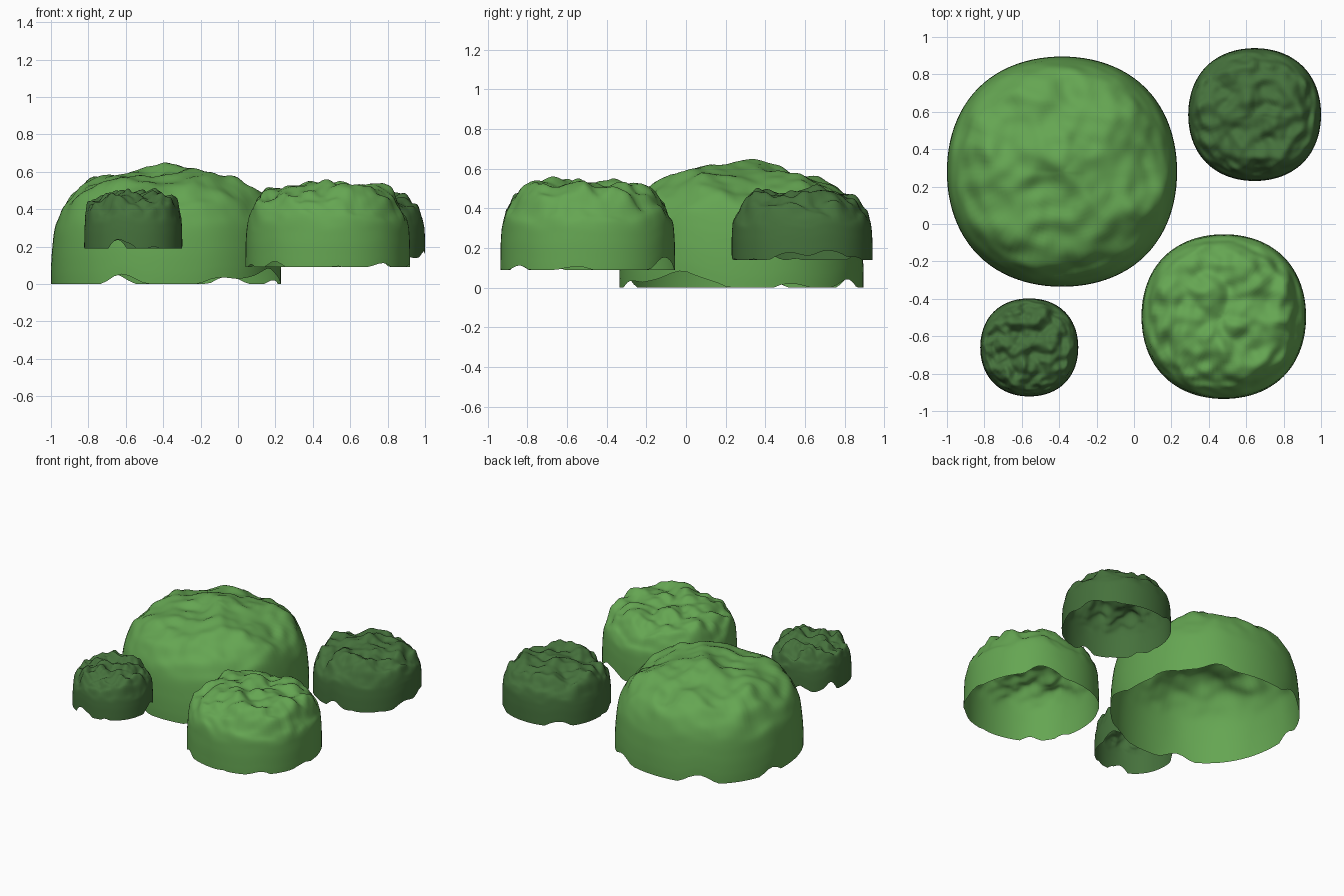
import bpy, bmesh
from math import cos, sin, tau
from mathutils import Vector, noise

if "Cube" in bpy.data.objects:
    bpy.data.objects.remove(bpy.data.objects["Cube"])

SEG, SUB = 96, 7


def material(name, colour):
    m = bpy.data.materials.new(name)
    m.diffuse_color = (*colour, 1)
    m.use_nodes = True
    m.node_tree.nodes["Principled BSDF"].inputs["Base Color"].default_value = m.diffuse_color
    return m


light = material("light_leaves", (0.13, 0.38, 0.085))
dark = material("dark_leaves", (0.06, 0.165, 0.045))


def smooth_profile(pts):
    # Catmull-Rom through the (radius, height) points
    p = [(-pts[1][0], pts[1][1])] + pts + [pts[-1]]
    out = []
    for i in range(1, len(p) - 2):
        a, b, c, d = (Vector(q) for q in p[i - 1:i + 3])
        for k in range(SUB):
            t = k / SUB
            out.append(0.5 * (2 * b + (c - a) * t + (2 * a - 5 * b + 4 * c - d) * t * t
                              + (3 * b - a - 3 * c + d) * t ** 3))
    return out + [Vector(pts[-1])]


def bush(name, centre, radius, bottom, top, profile, bump, ragged, seed, mat):
    rings = smooth_profile(profile)
    off = Vector((seed * 7.3, seed * 3.1, seed * 1.7))
    bm = bmesh.new()

    def place(r, h, ang):
        square = 1 + 0.014 * (1 - cos(4 * ang))      # slightly squarish outline
        x, y = r * cos(ang) * square, r * sin(ang) * square
        n = (noise.noise(Vector((x, y, h)) * 3.0 + off)
             + 0.5 * noise.noise(Vector((x, y, h)) * 6.5 + off))
        crown = min(1, max(0, (h - 0.45) / 0.4))     # lumps fade out down the wall
        edge = max(0, noise.noise(Vector((cos(ang), sin(ang), 0)) * 2.6 + off)) * ragged * 2
        low = bottom + edge                          # ragged open rim
        z = low + (top - low) * h + bump * n * crown
        push = 1 + 0.04 * n * crown * min(1, r)
        return bm.verts.new((centre[0] + radius * x * push, centre[1] + radius * y * push, z))

    pole = place(0, rings[0].y, 0)
    prev = None
    for q in rings[1:]:
        ring = [place(q.x, q.y, tau * i / SEG) for i in range(SEG)]
        for i in range(SEG):
            j = (i + 1) % SEG
            if prev:
                bm.faces.new((prev[i], ring[i], ring[j], prev[j]))
            else:
                bm.faces.new((pole, ring[i], ring[j]))
        prev = ring
    for f in bm.faces:
        f.smooth = True
    me = bpy.data.meshes.new(name)
    bm.to_mesh(me)
    bm.free()
    me.materials.append(mat)
    ob = bpy.data.objects.new(name, me)
    bpy.context.collection.objects.link(ob)
    return ob


# Domed crown for the large bush, flatter crown for the others
domed = [(0, 1.0), (0.3, 0.98), (0.55, 0.92), (0.75, 0.83), (0.88, 0.71),
         (0.96, 0.52), (0.99, 0.3), (1, 0.12), (1, 0)]
flat = [(0, 0.99), (0.3, 1.0), (0.55, 0.98), (0.75, 0.92), (0.88, 0.8),
        (0.97, 0.58), (0.995, 0.35), (1, 0.12), (1, 0)]

bush("large_bush", (-0.385, 0.28), 0.615, 0.0, 0.61, domed, 0.05, 0.06, 1, light)
bush("medium_bush", (0.48, -0.495), 0.44, 0.09, 0.52, flat, 0.05, 0.04, 2, light)
bush("back_bush", (0.645, 0.585), 0.355, 0.14, 0.475, flat, 0.05, 0.05, 3, dark)
bush("small_bush", (-0.56, -0.66), 0.262, 0.19, 0.475, flat, 0.05, 0.05, 4, dark)
